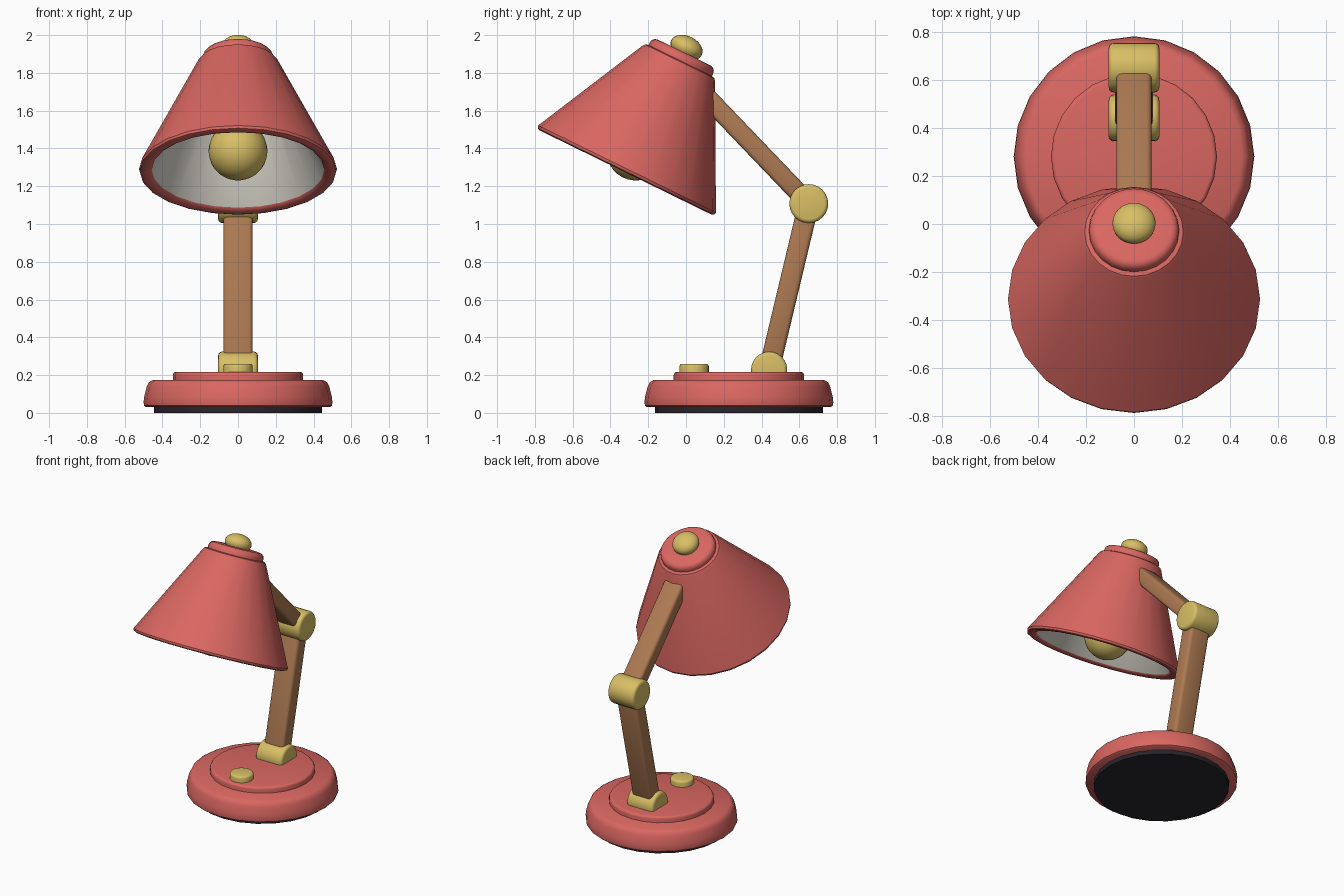
import bpy, bmesh, math
from mathutils import Matrix, Vector

if "Cube" in bpy.data.objects:
    bpy.data.objects.remove(bpy.data.objects["Cube"], do_unlink=True)


def material(name, rgb):
    m = bpy.data.materials.new(name)
    m.use_nodes = True
    m.diffuse_color = (*rgb, 1)
    m.node_tree.nodes["Principled BSDF"].inputs["Base Color"].default_value = (*rgb, 1)
    return m


RED = material("coral red", (0.70, 0.135, 0.12))
BRASS = material("brass yellow", (0.69, 0.52, 0.13))
WOOD = material("warm wood", (0.42, 0.195, 0.085))
CREAM = material("cream white", (0.76, 0.73, 0.65))
DARK = material("dark rubber", (0.02, 0.018, 0.024))


def finish(name, bm, matrix, *mats):
    bmesh.ops.recalc_face_normals(bm, faces=bm.faces)
    mesh = bpy.data.meshes.new(name)
    bm.to_mesh(mesh)
    bm.free()
    for m in mats:
        mesh.materials.append(m)
    obj = bpy.data.objects.new(name, mesh)
    bpy.context.collection.objects.link(obj)
    obj.matrix_world = matrix
    bpy.ops.object.select_all(action="DESELECT")
    obj.select_set(True)
    bpy.context.view_layer.objects.active = obj
    bpy.ops.object.shade_smooth_by_angle(angle=math.radians(35))
    return obj


def lathe(name, profile, matrix, mat, steps=24):
    """Spin (radius, height) points that start and end on the axis."""
    bm = bmesh.new()
    vs = [bm.verts.new((r, 0, z)) for r, z in profile]
    edges = [bm.edges.new(pair) for pair in zip(vs, vs[1:])]
    bmesh.ops.spin(bm, geom=vs + edges, cent=(0, 0, 0), axis=(0, 0, 1),
                   angle=math.tau, steps=steps, use_duplicate=False)
    bmesh.ops.remove_doubles(bm, verts=bm.verts, dist=0.0005)
    return finish(name, bm, matrix, mat)


def disc(name, radius, low, high, bevel, matrix, mat, steps=24, both=False):
    """Cylinder with a rounded top edge, and a rounded bottom edge if both."""
    arc = [(radius - bevel + bevel * math.cos(a), bevel * math.sin(a))
           for a in (i * math.pi / 6 for i in range(4))]
    top = [(r, high - bevel + z) for r, z in arc]
    bottom = [(r, low + bevel - z) for r, z in reversed(arc)] if both else [(radius, low)]
    return lathe(name, [(0, low)] + bottom + top + [(0, high)], matrix, mat, steps)


def ball(name, radius, matrix, mat, squash=1.0):
    bm = bmesh.new()
    bmesh.ops.create_uvsphere(bm, u_segments=24, v_segments=16, radius=radius)
    bmesh.ops.scale(bm, vec=(1, 1, squash), verts=bm.verts)
    return finish(name, bm, matrix, mat)


def arm(name, start, end, width, depth):
    """Rounded bar between two points."""
    a, b = Vector(start), Vector(end)
    d = b - a
    bm = bmesh.new()
    bmesh.ops.create_cube(bm, size=1)
    bmesh.ops.scale(bm, vec=(width, depth, d.length), verts=bm.verts)
    bmesh.ops.bevel(bm, geom=bm.edges[:], offset=0.022, segments=3,
                    profile=0.5, affect="EDGES")
    tilt = Matrix.Rotation(math.atan2(-d.y, d.z), 4, "X")
    return finish(name, bm, Matrix.Translation((a + b) / 2) @ tilt, WOOD)


# Base
base = Matrix.Translation((0, 0.28, 0))
disc("base_foot", 0.445, 0, 0.04, 0.005, base, DARK)
lathe("base_body", [(0, 0.03), (0.485, 0.03), (0.497, 0.038), (0.5, 0.055), (0.497, 0.085),
                    (0.483, 0.14), (0.472, 0.162), (0.45, 0.175), (0, 0.175)], base, RED)
disc("base_step", 0.345, 0.165, 0.217, 0.017, base, RED)
disc("switch_button", 0.078, 0.2, 0.26, 0.015, Matrix.Translation((0, 0.043, 0)), BRASS)

# Joints and arms
HINGE, ELBOW = (0, 0.44, 0.228), (0, 0.65, 1.108)
for name, place, radius in (("base_hinge", HINGE, 0.096), ("elbow_joint", ELBOW, 0.103)):
    across = Matrix.Translation(place) @ Matrix.Rotation(math.pi / 2, 4, "Y")
    disc(name, radius, -0.105, 0.105, 0.02, across, BRASS, both=True)
arm("lower_arm", HINGE, ELBOW, 0.156, 0.11)
arm("upper_arm", ELBOW, (0, 0.1, 1.683), 0.147, 0.102)

# Tilted head, built along its own axis from the rim centre
head = Matrix.Translation((0, -0.32, 1.275)) @ Matrix.Rotation(math.radians(-26.1), 4, "X")
shade = lathe("lamp_shade", [(0, 0.625), (0.165, 0.625), (0.457, 0.014), (0.475, 0.002),
                             (0.505, -0.002), (0.52, 0.004), (0.524, 0.018), (0.215, 0.638),
                             (0.205, 0.652), (0.19, 0.657), (0, 0.657)], head, RED)
# Cream lining on the inward faces above the rim
shade.data.materials.append(CREAM)
for f in shade.data.polygons:
    if f.normal.z < -0.2 and f.center.z > 0.03:
        f.material_index = 1
disc("shade_cap", 0.187, 0.64, 0.705, 0.032, head, RED)
ball("cap_knob", 0.09, head @ Matrix.Translation((0, 0, 0.734)), BRASS, squash=0.67)
ball("bulb", 0.156, head @ Matrix.Translation((0, 0, 0.124)), BRASS)
disc("bulb_socket", 0.07, 0.2, 0.63, 0.01, head, BRASS)
